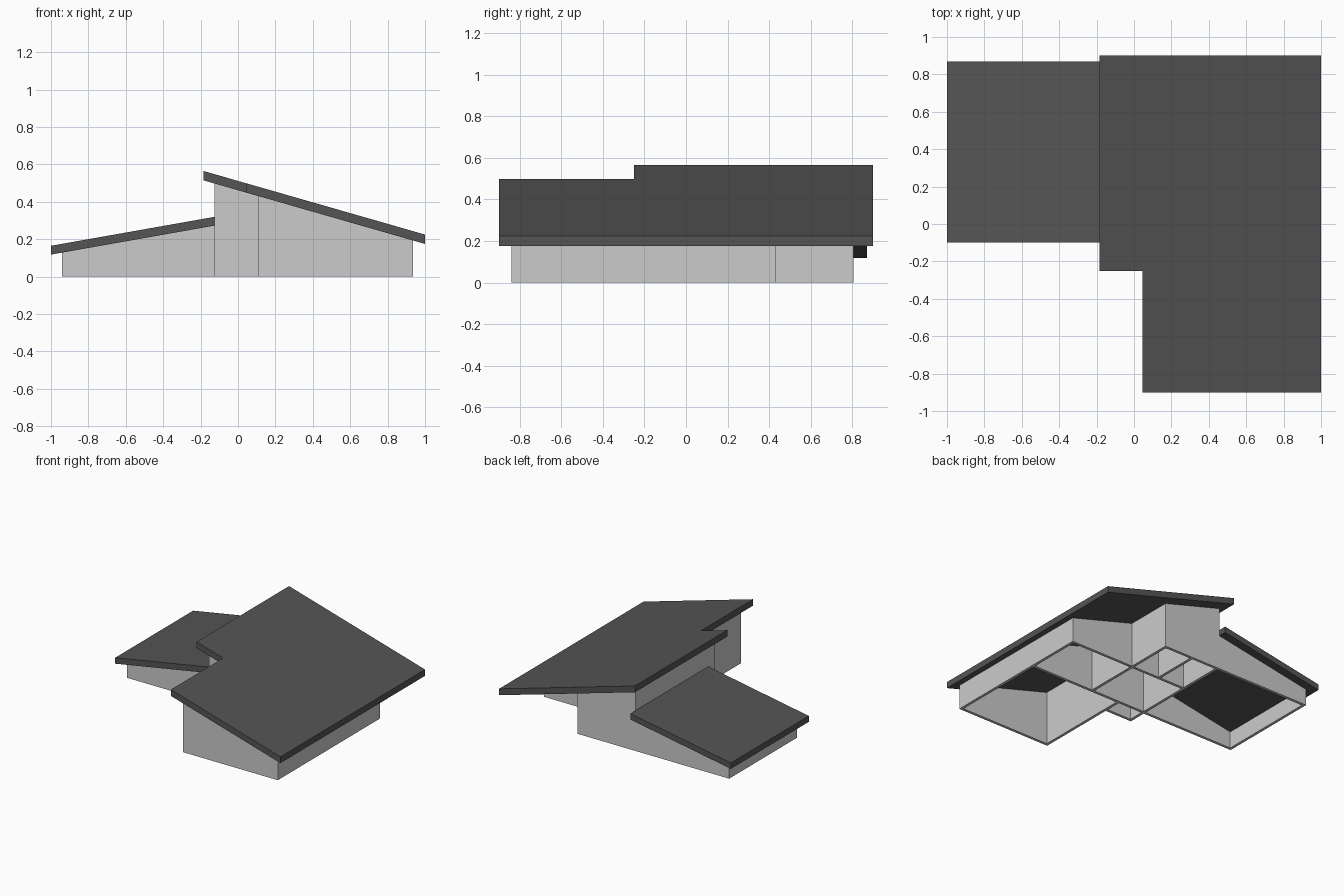
import bpy, bmesh

if "Cube" in bpy.data.objects:
    bpy.data.objects.remove(bpy.data.objects["Cube"])

T = 0.022      # wall thickness
ROOF = 0.05    # roof thickness


def main_top(x):
    return 0.565 - 0.287 * (x + 0.185)


def low_top(x):
    return 0.165 + 0.177 * (x + 1)


def main_under(x):
    return main_top(x) - ROOF


def low_under(x):
    return low_top(x) - ROOF + 0.003


def ground(x):
    return 0.0


def prism(name, outline, bottom, top, mat=None):
    """Plan outline filled between two sloping height functions."""
    bm = bmesh.new()
    lo = [bm.verts.new((x, y, bottom(x))) for x, y in outline]
    hi = [bm.verts.new((x, y, top(x))) for x, y in outline]
    bm.faces.new(lo[::-1])
    bm.faces.new(hi)
    n = len(outline)
    for i in range(n):
        j = (i + 1) % n
        bm.faces.new((lo[i], lo[j], hi[j], hi[i]))
    bmesh.ops.recalc_face_normals(bm, faces=bm.faces)
    me = bpy.data.meshes.new(name)
    bm.to_mesh(me)
    bm.free()
    ob = bpy.data.objects.new(name, me)
    bpy.context.collection.objects.link(ob)
    if mat:
        me.materials.append(mat)
    return ob


def wall(name, x0, x1, y0, y1, under=main_under):
    prism(name, [(x0, y0), (x1, y0), (x1, y1), (x0, y1)], ground, under)


dark = bpy.data.materials.new("dark_roof")
dark.diffuse_color = (0.09, 0.09, 0.09, 1)
dark.use_nodes = True
dark.node_tree.nodes["Principled BSDF"].inputs["Base Color"].default_value = dark.diffuse_color

# Roofs: stepped main slope and lower left slope
prism("main_roof", [(-0.185, -0.25), (0.045, -0.25), (0.045, -0.9),
                    (1, -0.9), (1, 0.9), (-0.185, 0.9)], main_under, main_top, dark)
prism("lower_roof", [(-1, -0.1), (-0.125, -0.1), (-0.125, 0.87), (-1, 0.87)],
      low_under, low_top, dark)

# Wall grid lines (outer faces)
XL, XM, XF, XB, XR = -0.94, -0.125, 0.11, 0.38, 0.935
YF, YE, YL, YR, YB = -0.84, -0.185, -0.04, 0.43, 0.805

# Walls running front to back
wall("left_wall", XL, XL + T, YL + T, YB - T, low_under)
wall("central_left_wall", XM, XM + T, YE + T, YB - T)
wall("front_wing_left_wall", XF, XF + T, YF + T, YL)
wall("back_partition", XF, XF + T, YR, YB - T)
wall("centre_right_wall", XB - T, XB, YL + T, YR - T)
wall("back_room_right_wall", XB - T, XB, YR, YB - T)
wall("right_wall", XR - T, XR, YF + T, YR - T)

# Walls running left to right
wall("front_wall", XF, XR, YF, YF + T)
wall("entry_front_wall", XM, XF, YE, YE + T)
wall("left_wing_front_wall", XL, XM, YL, YL + T, low_under)
wall("middle_partition", XM + T, XR - T, YL, YL + T)
wall("right_room_back_wall", XM + T, XR, YR - T, YR)
wall("back_wall", XM, XB, YB - T, YB)
wall("left_wing_back_wall", XL, XM, YB - T, YB, low_under)
